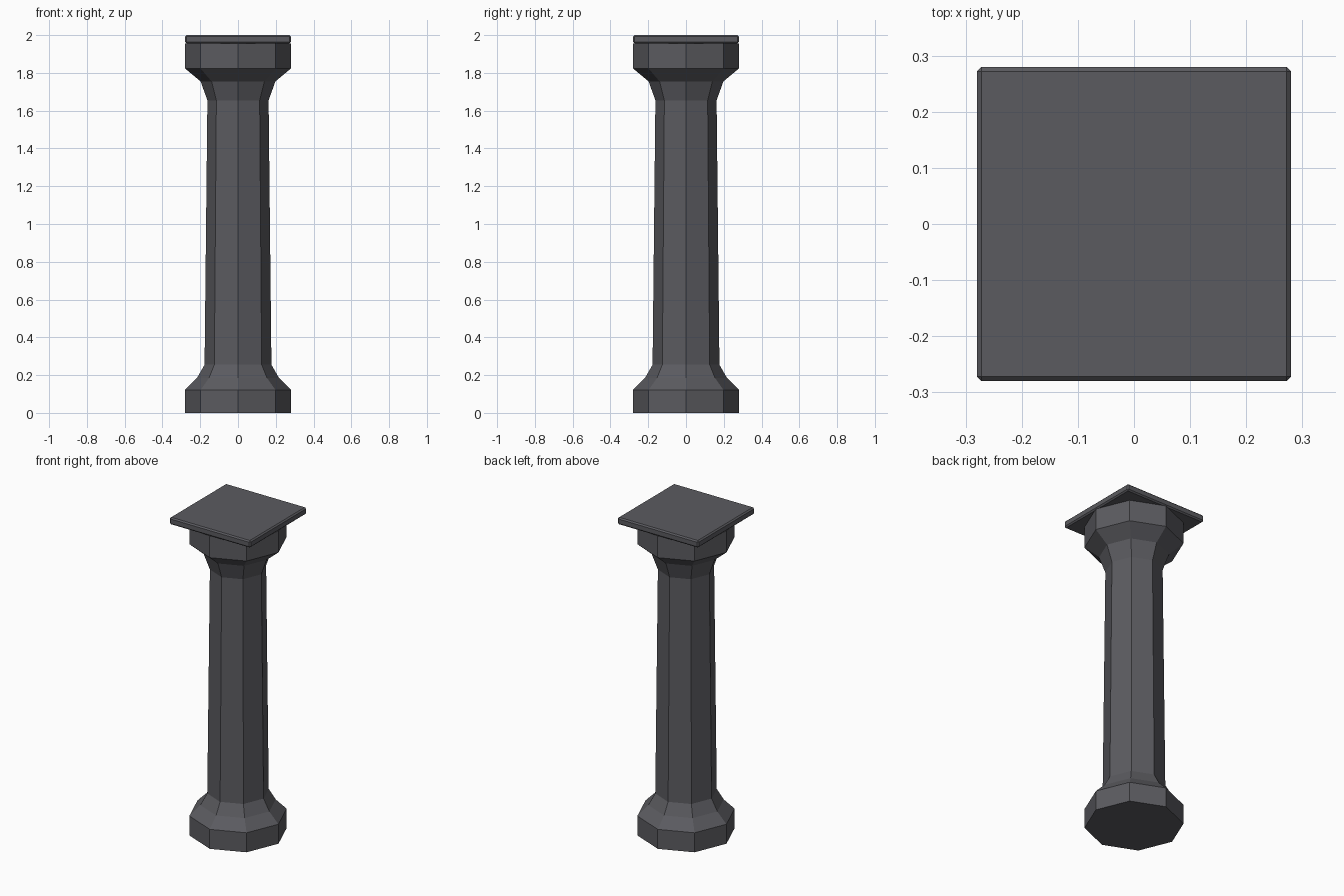
import bpy
import bmesh
from math import cos, sin, pi

cube = bpy.data.objects.get("Cube")
if cube:
    bpy.data.objects.remove(cube, do_unlink=True)

SIDES = 8

stone = bpy.data.materials.new("dark_grey_stone")
colour = (0.105, 0.105, 0.117, 1)
stone.diffuse_color = colour
stone.use_nodes = True
bsdf = stone.node_tree.nodes["Principled BSDF"]
bsdf.inputs["Base Color"].default_value = colour
bsdf.inputs["Roughness"].default_value = 0.9


def add_object(name, bm):
    bmesh.ops.recalc_face_normals(bm, faces=bm.faces)
    mesh = bpy.data.meshes.new(name)
    bm.to_mesh(mesh)
    bm.free()
    mesh.materials.append(stone)
    obj = bpy.data.objects.new(name, mesh)
    bpy.context.collection.objects.link(obj)
    return obj


# Octagonal column: foot, flare, tapered shaft, flare, capital (radius, height)
profile = [(0.28, 0), (0.28, 0.122), (0.217, 0.185), (0.177, 0.255),
           (0.162, 1.655), (0.198, 1.755), (0.28, 1.823), (0.28, 1.956)]
bm = bmesh.new()
rings = [[bm.verts.new((r * cos(2 * pi * i / SIDES), r * sin(2 * pi * i / SIDES), z))
          for i in range(SIDES)] for r, z in profile]
for low, high in zip(rings, rings[1:]):
    for i in range(SIDES):
        j = (i + 1) % SIDES
        bm.faces.new((low[i], low[j], high[j], high[i]))
bm.faces.new(rings[0])
bm.faces.new(rings[-1])
add_object("column", bm)

# Square slab with chamfered edges on top of the capital
bm = bmesh.new()
bmesh.ops.create_cube(bm, size=1)
for v in bm.verts:
    v.co = (v.co.x * 0.56, v.co.y * 0.56, 1.978 + v.co.z * 0.044)
bmesh.ops.bevel(bm, geom=bm.edges[:], offset=0.008, segments=1,
                profile=0.5, affect='EDGES')
add_object("top_slab", bm)
